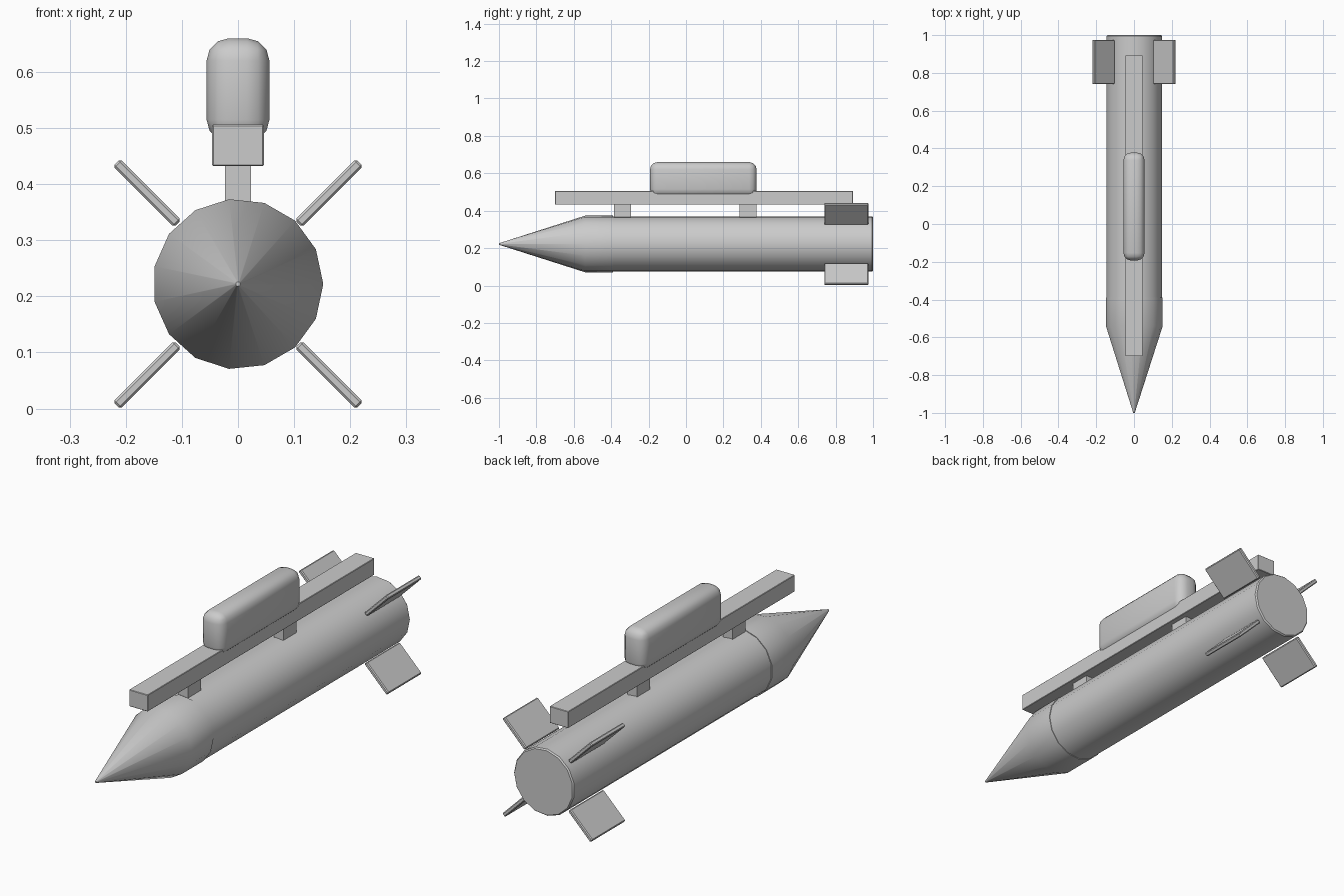
import bpy, bmesh
from math import cos, sin, pi, radians
from mathutils import Matrix

if "Cube" in bpy.data.objects:
    bpy.data.objects.remove(bpy.data.objects["Cube"])

AXIS_Z = 0.222
SIDES = 15


def finish(name, bm, smooth=True):
    bmesh.ops.recalc_face_normals(bm, faces=bm.faces[:])
    mesh = bpy.data.meshes.new(name)
    bm.to_mesh(mesh)
    bm.free()
    ob = bpy.data.objects.new(name, mesh)
    bpy.context.collection.objects.link(ob)
    if smooth:
        bpy.ops.object.select_all(action='DESELECT')
        ob.select_set(True)
        bpy.context.view_layer.objects.active = ob
        bpy.ops.object.shade_smooth_by_angle(angle=radians(30))
    return ob


def turned(name, profile):
    """Closed solid from (y, radius) rings around the missile axis."""
    bm = bmesh.new()
    rings = []
    for y, r in profile:
        rings.append([bm.verts.new((r * cos(2 * pi * i / SIDES), y,
                                    AXIS_Z + r * sin(2 * pi * i / SIDES)))
                      for i in range(SIDES)])
    for a, b in zip(rings, rings[1:]):
        for i in range(SIDES):
            j = (i + 1) % SIDES
            bm.faces.new((a[i], a[j], b[j], b[i]))
    bm.faces.new(rings[0])
    bm.faces.new(rings[-1])
    return finish(name, bm)


def box(name, x, y, z, bevel=0.0, segments=1, matrix=None, smooth=False):
    """Box from (min, max) ranges, optionally bevelled and transformed."""
    bm = bmesh.new()
    bmesh.ops.create_cube(bm, size=1)
    for v in bm.verts:
        v.co = [lo + (c + 0.5) * (hi - lo) for c, (lo, hi) in zip(v.co, (x, y, z))]
    if bevel:
        bmesh.ops.bevel(bm, geom=bm.edges[:], offset=bevel, segments=segments,
                        profile=0.5, affect='EDGES', clamp_overlap=True)
    if matrix:
        bm.transform(matrix)
    return finish(name, bm, smooth)


# Body and nose cone
turned("body", [(-0.39, 0.149), (0.994, 0.149), (1.0, 0.144)])
turned("nose_cone", [(-1.0, 0.004), (-0.54, 0.152), (-0.39, 0.152)])

# Four diagonal tail fins
for i in range(4):
    spin = Matrix.Translation((0, 0, AXIS_Z)) @ Matrix.Rotation(pi / 4 + i * pi / 2, 4, 'Y')
    box(f"tail_fin_{i + 1}", (0.152, 0.306), (0.74, 0.975), (-0.009, 0.009),
        bevel=0.004, matrix=spin)

# Mounting rail with its two struts
box("rail", (-0.046, 0.046), (-0.70, 0.893), (0.432, 0.506), bevel=0.002)
for name, y in (("front_strut", (-0.385, -0.293)), ("rear_strut", (0.285, 0.377))):
    box(name, (-0.023, 0.023), y, (0.355, 0.44))

# Rounded pod on the rail
box("pod", (-0.056, 0.056), (-0.193, 0.378), (0.475, 0.66),
    bevel=0.04, segments=3, smooth=True)
